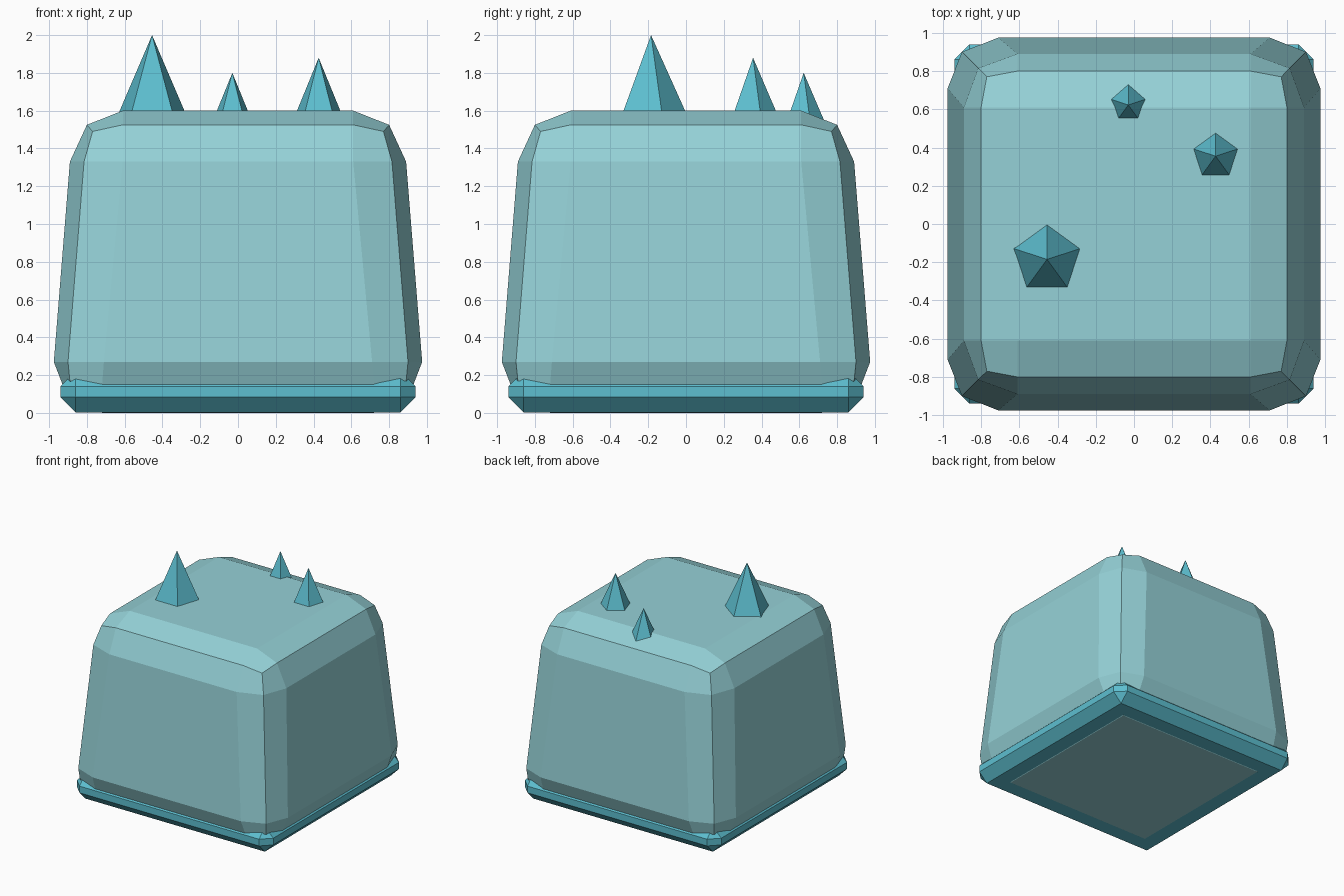
import bpy, bmesh, math
from mathutils import Matrix

if "Cube" in bpy.data.objects:
    bpy.data.objects.remove(bpy.data.objects["Cube"])


def material(name, color):
    m = bpy.data.materials.new(name)
    m.diffuse_color = (*color, 1)
    m.use_nodes = True
    m.node_tree.nodes["Principled BSDF"].inputs["Base Color"].default_value = m.diffuse_color
    return m


PALE = material("pale_teal", (0.30, 0.64, 0.68))
BRIGHT = material("bright_teal", (0.11, 0.52, 0.63))


def add_object(name, bm, mat):
    bmesh.ops.recalc_face_normals(bm, faces=bm.faces)
    me = bpy.data.meshes.new(name)
    bm.to_mesh(me)
    bm.free()
    me.materials.append(mat)
    ob = bpy.data.objects.new(name, me)
    bpy.context.collection.objects.link(ob)
    return ob


# Rounded, tapered block: a 4x4x4 shell of points, one row per level:
# inner offset, outer offset, corner offset, z of inner, edge, corner points
LEVELS = [
    (0.72, 0.925, 0.89, 0.0, 0.14, 0.17),
    (0.71, 0.975, 0.90, 0.27, 0.27, 0.27),
    (0.61, 0.89, 0.815, 1.33, 1.33, 1.33),
    (0.61, 0.80, 0.77, 1.60, 1.525, 1.49),
]


def shell_point(i, j, k):
    inner, outer, corner, *heights = LEVELS[k]
    ends = (i in (0, 3)) + (j in (0, 3))

    def offset(n):
        size = inner if n in (1, 2) else (corner if ends == 2 else outer)
        return size if n > 1 else -size
    return offset(i), offset(j), heights[ends]


def build_body():
    bm = bmesh.new()
    verts = {}

    def vert(key):
        if key not in verts:
            verts[key] = bm.verts.new(shell_point(*key))
        return verts[key]

    for axis in range(3):
        for side in (0, 3):
            for a in range(3):
                for b in range(3):
                    quad = []
                    for u, v in ((a, b), (a + 1, b), (a + 1, b + 1), (a, b + 1)):
                        key = [u, v]
                        key.insert(axis, side)
                        quad.append(vert(tuple(key)))
                    bm.faces.new(quad)
    add_object("body", bm, PALE)


# Chamfered base slab, just above the body's underside
def build_base():
    bm = bmesh.new()
    bmesh.ops.create_cube(bm, size=1, matrix=Matrix.Translation((0, 0, 0.112))
                          @ Matrix.Diagonal((1.88, 1.88, 0.218, 1)))
    bmesh.ops.bevel(bm, geom=bm.edges[:], offset=0.08, segments=1,
                    profile=0.5, affect='EDGES')
    add_object("base", bm, BRIGHT)


# Five-sided spike sunk into the top
def build_spike(name, x, y, tip, slope):
    bottom = 1.5
    height = tip - bottom
    bm = bmesh.new()
    bmesh.ops.create_cone(
        bm, cap_ends=True, segments=5, radius1=height * slope, radius2=0, depth=height,
        matrix=Matrix.Translation((x, y, bottom + height / 2)))
    bmesh.ops.remove_doubles(bm, verts=bm.verts, dist=0.0001)
    # turn one side point towards the back
    first = max((v for v in bm.verts if v.co.z < tip - 0.01), key=lambda v: v.co.y)
    turn = math.pi / 2 - math.atan2(first.co.y - y, first.co.x - x)
    bmesh.ops.rotate(bm, verts=bm.verts, cent=(x, y, 0),
                     matrix=Matrix.Rotation(turn, 3, 'Z'))
    add_object(name, bm, BRIGHT)


build_body()
build_base()
build_spike("large_spike", -0.455, -0.185, 2.0, 0.45)
build_spike("medium_spike", 0.427, 0.355, 1.88, 0.43)
build_spike("small_spike", -0.03, 0.623, 1.8, 0.43)
